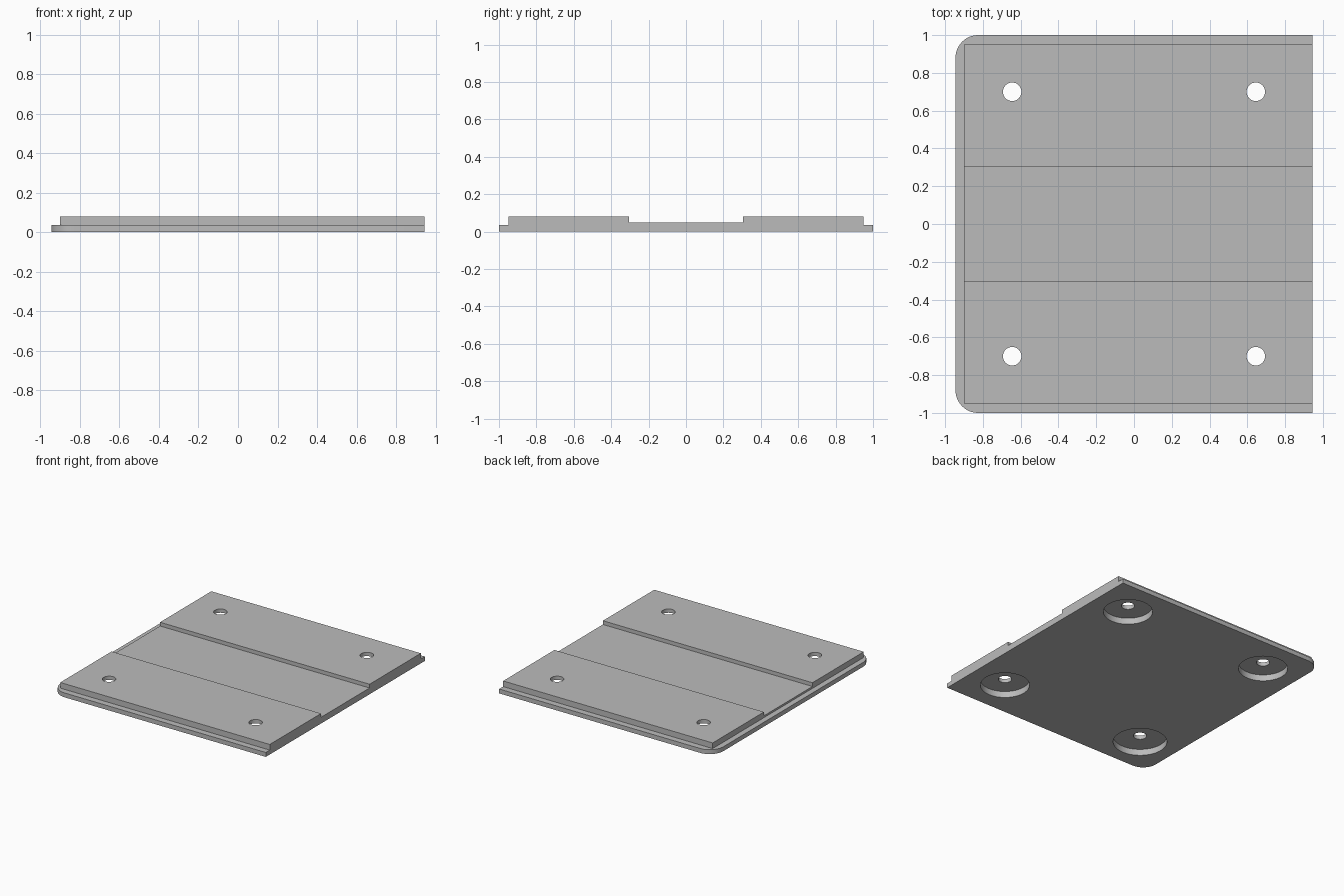
import bpy, bmesh, math
from mathutils import Vector

cube = bpy.data.objects.get("Cube")
if cube:
    bpy.data.objects.remove(cube, do_unlink=True)

grey = bpy.data.materials.new("plain grey")
grey.use_nodes = True
GREY = (0.5, 0.5, 0.5, 1)
grey.diffuse_color = GREY
grey.node_tree.nodes["Principled BSDF"].inputs["Base Color"].default_value = GREY

HALF_X, HALF_Y = 0.945, 1.0
CORNER = 0.12


def prism(name, points, direction):
    """Extrude a closed outline along a direction."""
    bm = bmesh.new()
    face = bm.faces.new([bm.verts.new(p) for p in points])
    new = bmesh.ops.extrude_face_region(bm, geom=[face])["geom"]
    verts = [v for v in new if isinstance(v, bmesh.types.BMVert)]
    bmesh.ops.translate(bm, verts=verts, vec=Vector(direction))
    bmesh.ops.recalc_face_normals(bm, faces=bm.faces)
    mesh = bpy.data.meshes.new(name)
    bm.to_mesh(mesh)
    bm.free()
    obj = bpy.data.objects.new(name, mesh)
    bpy.context.collection.objects.link(obj)
    mesh.materials.append(grey)
    return obj


def cylinder(name, x, y, z0, z1, radius, sides=64):
    ring = [(x + radius * math.cos(math.tau * i / sides),
             y + radius * math.sin(math.tau * i / sides), z0) for i in range(sides)]
    return prism(name, ring, (0, 0, z1 - z0))


def combine(target, other, operation):
    """Apply a boolean and remove the helper."""
    mod = target.modifiers.new(operation, 'BOOLEAN')
    mod.operation, mod.solver, mod.object = operation, 'EXACT', other
    bpy.context.view_layer.objects.active = target
    bpy.ops.object.modifier_apply(modifier=mod.name)
    bpy.data.objects.remove(other, do_unlink=True)


# Base flange: rounded on the -x corners, square on the +x side
outline = [(HALF_X, -HALF_Y, 0), (HALF_X, HALF_Y, 0)]
for sign, start in ((1, 90), (-1, 180)):
    for i in range(13):
        a = math.radians(start + i * 7.5)
        outline.append((-HALF_X + CORNER + CORNER * math.cos(a),
                        sign * (HALF_Y - CORNER) + CORNER * math.sin(a), 0))
plate = prism("mounting_plate", outline, (0, 0, 0.035))

# Raised top with a wide channel running along x
half = [(0.95, 0.02), (0.95, 0.08), (0.305, 0.08), (0.305, 0.05)]
section = half + [(-y, z) for y, z in reversed(half)]
raised = prism("raised_top", [(-0.9, y, z) for y, z in section], (0.9 + HALF_X, 0, 0))
combine(plate, raised, 'UNION')

# Screw holes, with wide recesses underneath
for sx in (-1, 1):
    for sy in (-1, 1):
        x, y = sx * 0.645, sy * 0.7
        recess = 0.197 if sx < 0 and sy < 0 else 0.18
        combine(plate, cylinder("recess_cutter", x, y, -0.05, 0.05, recess), 'DIFFERENCE')
        combine(plate, cylinder("hole_cutter", x, y, -0.05, 0.15, 0.049), 'DIFFERENCE')

# Smooth round walls, keep the edges crisp
bpy.ops.object.select_all(action='DESELECT')
plate.select_set(True)
bpy.context.view_layer.objects.active = plate
bpy.ops.object.shade_smooth_by_angle(angle=math.radians(30))
